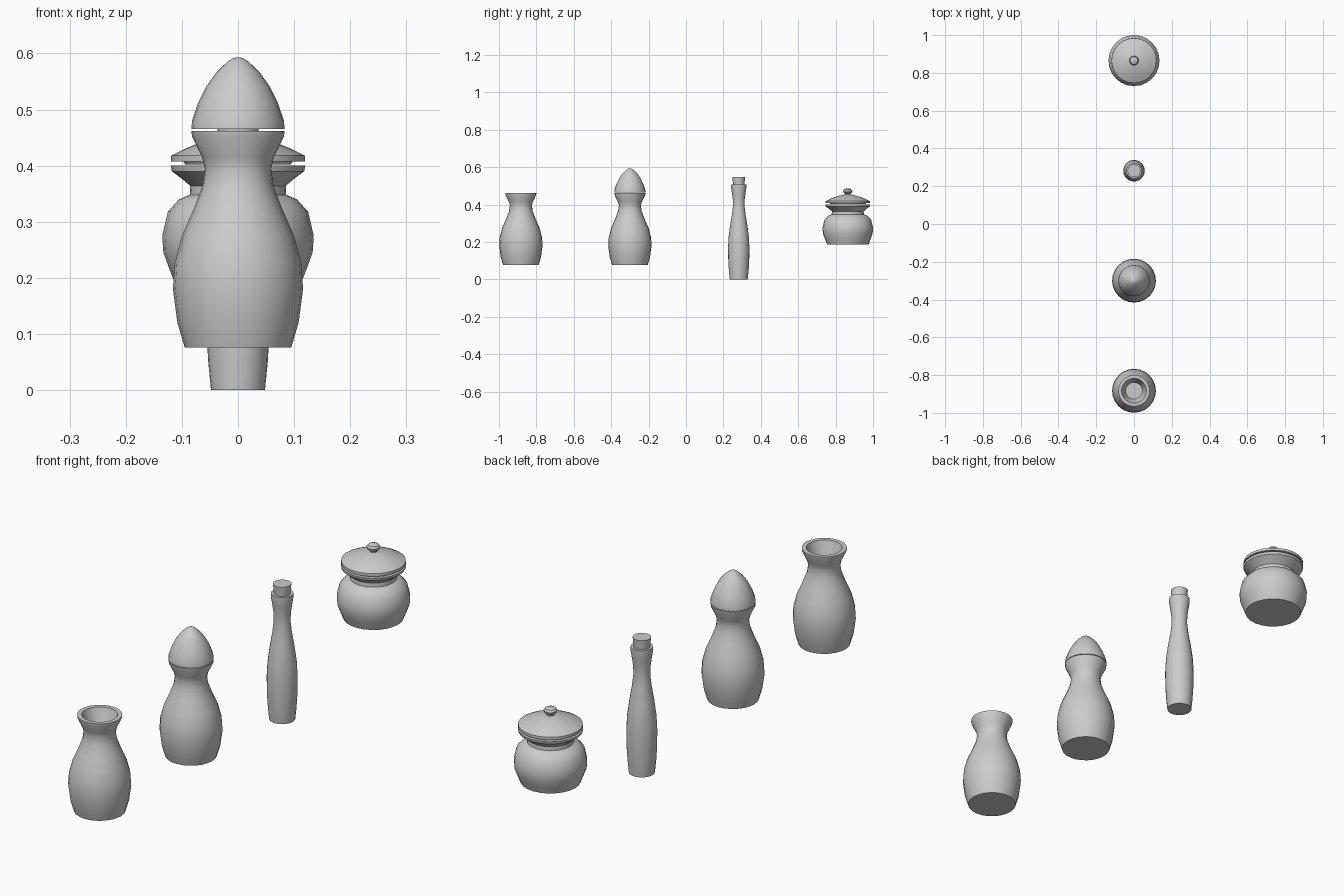
import bpy, bmesh, math

SIDES = 24


def lathe(name, y, profile):
    """Revolve (radius, z) points around a vertical axis at the given y."""
    bm = bmesh.new()
    rings = []
    for r, z in profile:
        if r == 0:
            rings.append([bm.verts.new((0, 0, z))])
        else:
            rings.append([bm.verts.new((r * math.cos(2 * math.pi * i / SIDES),
                                        r * math.sin(2 * math.pi * i / SIDES), z))
                          for i in range(SIDES)])
    for a, b in zip(rings, rings[1:]):
        for i in range(SIDES):
            j = (i + 1) % SIDES
            if len(a) == 1:
                bm.faces.new((a[0], b[j], b[i]))
            elif len(b) == 1:
                bm.faces.new((a[i], a[j], b[0]))
            else:
                bm.faces.new((a[i], a[j], b[j], b[i]))
    bmesh.ops.recalc_face_normals(bm, faces=bm.faces)
    mesh = bpy.data.meshes.new(name)
    bm.to_mesh(mesh)
    bm.free()
    obj = bpy.data.objects.new(name, mesh)
    obj.location.y = y
    bpy.context.collection.objects.link(obj)
    bpy.ops.object.select_all(action='DESELECT')
    obj.select_set(True)
    bpy.context.view_layer.objects.active = obj
    bpy.ops.object.shade_smooth_by_angle(angle=math.radians(35))
    return obj


Y_VASE, Y_JAR, Y_BOTTLE, Y_POT = -0.883, -0.300, 0.282, 0.865

# Open vase and lidded jar share the same hollow body
body = [(0, .076), (.095, .076), (.108, .12), (.116, .18), (.113, .225),
        (.1, .275), (.078, .325), (.063, .365), (.059, .395), (.064, .415),
        (.082, .452), (.083, .462),
        (.066, .462), (.063, .45), (.048, .415), (.043, .395), (.047, .365),
        (.062, .325), (.084, .275), (.098, .22), (.1, .18), (.08, .095), (0, .095)]
lathe("vase_body", Y_VASE, body)
lathe("jar_body", Y_JAR, body)

# Pointed jar lid
lathe("jar_lid", Y_JAR, [(0, .465), (.083, .465), (.082, .48), (.071, .512),
                         (.056, .542), (.038, .567), (.018, .586), (.008, .592), (0, .593)])

# Slim bottle with stopper
lathe("bottle_body", Y_BOTTLE, [(0, 0), (.048, 0), (.053, .05), (.056, .1), (.057, .17),
                                (.054, .23), (.046, .29), (.036, .35), (.031, .395),
                                (.032, .43), (.037, .465), (.041, .49), (.041, .508),
                                (.031, .508), (.028, .48), (0, .48)])
lathe("bottle_stopper", Y_BOTTLE, [(0, .481), (.028, .481), (.034, .546), (0, .546)])

# Squat pot with flared rim
lathe("pot_body", Y_POT, [(0, .187), (.111, .187), (.122, .215), (.133, .245), (.135, .275),
                          (.125, .318), (.105, .34), (.086, .348), (.085, .364),
                          (.098, .375), (.118, .39), (.12, .4),
                          (.106, .4), (.085, .382), (.072, .364), (.072, .347),
                          (.105, .325), (.12, .275), (.1, .205), (0, .205)])

# Domed pot lid and its knob
lathe("pot_lid", Y_POT, [(0, .402), (.094, .402), (.097, .407), (.119, .407), (.119, .418),
                         (.095, .43), (.07, .44), (.04, .449), (.018, .454), (0, .454)])
lathe("pot_lid_knob", Y_POT, [(0, .45), (.014, .45), (.014, .459), (.023, .465), (.025, .473),
                              (.02, .481), (.01, .485), (0, .486)])
